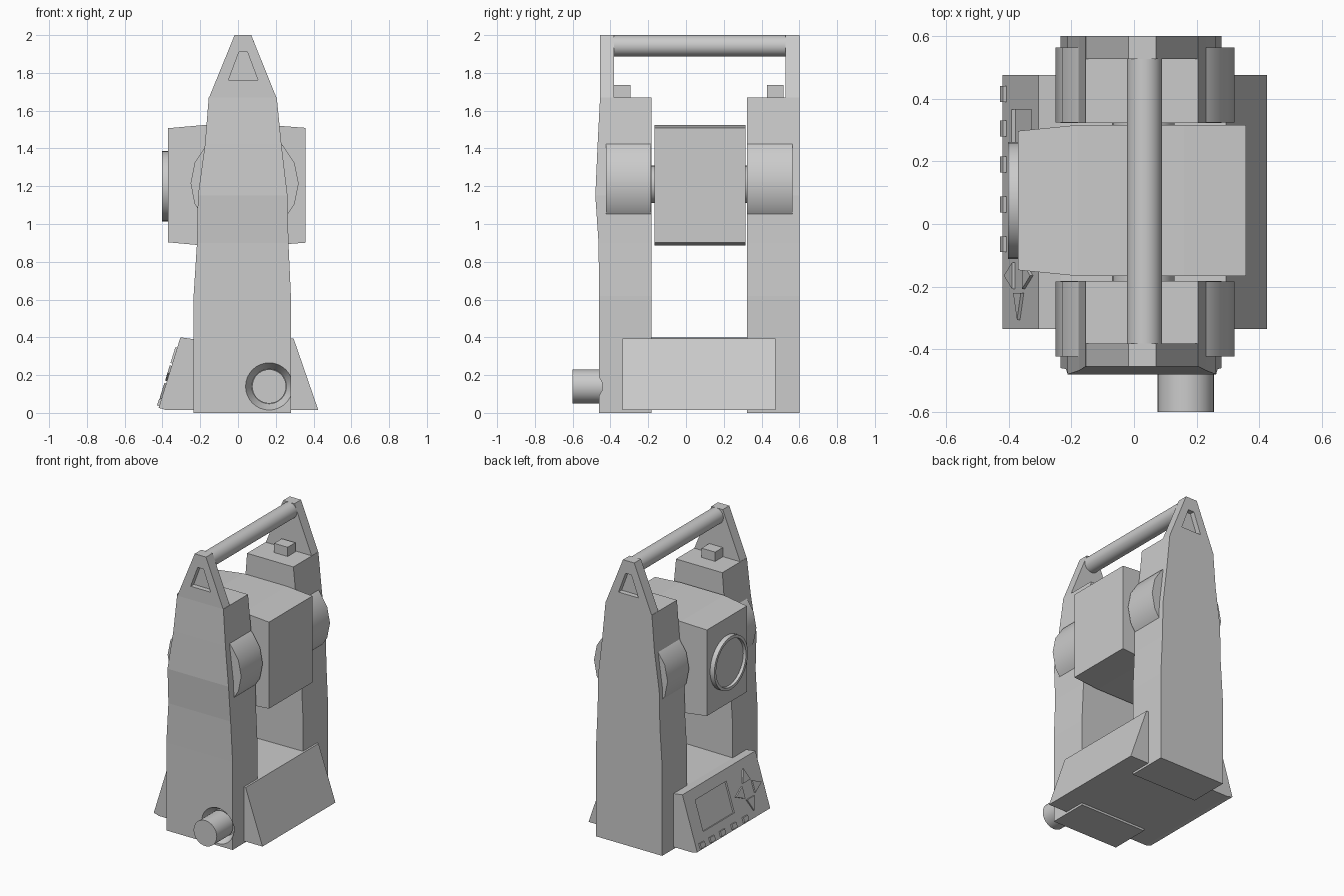
import bpy, bmesh, math
from mathutils import Vector

if "Cube" in bpy.data.objects:
    bpy.data.objects.remove(bpy.data.objects["Cube"])

CX = 0.03   # x of the sighting and handle axis


def mesh_obj(name, bm):
    bmesh.ops.recalc_face_normals(bm, faces=bm.faces)
    me = bpy.data.meshes.new(name)
    bm.to_mesh(me)
    bm.free()
    ob = bpy.data.objects.new(name, me)
    bpy.context.collection.objects.link(ob)
    return ob


def extrude(name, pts, vec):
    """Prism: 3D outline swept along vec."""
    return loft(name, [[Vector(p) for p in pts], [Vector(p) + Vector(vec) for p in pts]])


def loft(name, rings):
    bm = bmesh.new()
    rows = [[bm.verts.new(p) for p in r] for r in rings]
    n = len(rows[0])
    for a, b in zip(rows, rows[1:]):
        for i in range(n):
            j = (i + 1) % n
            bm.faces.new((a[i], a[j], b[j], b[i]))
    bm.faces.new(rows[0])
    bm.faces.new(rows[-1])
    return mesh_obj(name, bm)


def box(name, x0, x1, y0, y1, z0, z1):
    return extrude(name, [(x0, y0, z0), (x1, y0, z0), (x1, y1, z0), (x0, y1, z0)], (0, 0, z1 - z0))


def round_bar(name, rings, sides, axis, c1, c2):
    """Round part along axis 'x' or 'y'; rings are (position, radius)."""
    out = []
    for p, r in rings:
        ring = []
        for i in range(sides):
            a = 2 * math.pi * i / sides
            u, v = c1 + r * math.cos(a), c2 + r * math.sin(a)
            ring.append((p, u, v) if axis == 'x' else (u, p, v))
        out.append(ring)
    ob = loft(name, out)
    select(ob)
    bpy.ops.object.shade_smooth_by_angle(angle=math.radians(35))
    return ob


def select(ob):
    bpy.ops.object.select_all(action='DESELECT')
    ob.select_set(True)
    bpy.context.view_layer.objects.active = ob


def cut(ob, cutter):
    m = ob.modifiers.new("cut", 'BOOLEAN')
    m.operation, m.solver, m.object = 'DIFFERENCE', 'EXACT', cutter
    select(ob)
    bpy.ops.object.modifier_apply(modifier=m.name)
    bpy.data.objects.remove(cutter)


# Two tapering standards: z, left x, right x, outward bulge of the front one
SECTIONS = [(0, -.235, .28, 0), (.62, -.235, .28, 0), (.9, -.217, .267, .003),
            (1.15, -.212, .262, .02), (1.42, -.175, .23, .008), (1.67, -.155, .205, -.005)]
for side, outer, inner, d in (("front", -.46, -.182, 1), ("back", .6, .322, -1)):
    rings = []
    for z, l, r, b in SECTIONS:
        yo = outer - b if d == 1 else outer
        rings.append([(l, yo, z), (r, yo, z), (r, inner, z), (l, inner, z)])
    col = loft(side + "_standard", rings)
    if d == 1:
        cut(col, round_bar("pocket_cutter", [(-.475, .133), (-.46, .125), (-.40, .092)], 32, 'y', .165, .14))

    # Bearing housing bulging from both sides of the standard
    round_bar(side + "_bearing_housing", [(outer + d * .037, .286), (inner - d * .002, .286)],
              16, 'y', .035, 1.215)
    # Trunnion axle
    round_bar(side + "_axle", [(inner - d * .02, .1), (inner + d * .03, .1)], 24, 'y', CX, 1.21)

    # Handle bracket with triangular recess
    yo = -.455 if d == 1 else .6
    th = d * .073
    br = extrude(side + "_handle_bracket",
                 [(-.155, yo, 1.665), (.205, yo, 1.665), (.07, yo, 2), (-.018, yo, 2)], (0, th, 0))
    cut(br, extrude("recess_cutter",
                    [(-.05, yo - d * .02, 1.763), (.105, yo - d * .02, 1.763),
                     (.05, yo - d * .02, 1.91), (.005, yo - d * .02, 1.91)], (0, d * .055, 0)))

    # Latch block on top of the standard
    y0 = -.38 if d == 1 else .43
    box(side + "_latch", -.02, .085, y0, y0 + .085, 1.66, 1.735)

# Carrying handle
round_bar("carrying_handle", [(-.385, .056), (.53, .056)], 32, 'y', CX + .003, 1.944)

# Focusing knob in its pocket
round_bar("drive_knob", [(-.42, .09), (-.6, .09)], 32, 'y', .165, .14)

# Telescope body, barrelled along its length
tele = []
for x, hy, hz in ((-.37, .222, .302), (-.18, .241, .319), (.16, .241, .319), (.357, .241, .304)):
    tele.append([(x, .075 - hy, 1.205 - hz), (x, .075 + hy, 1.205 - hz),
                 (x, .075 + hy, 1.205 + hz), (x, .075 - hy, 1.205 + hz)])
loft("telescope_body", tele)

# Objective lens ring with sunken glass
round_bar("objective_ring", [(-.36, .186), (-.403, .186), (-.403, .166), (-.383, .164)], 40, 'x', .075, 1.2)

# Wedge-sided base housing
base = extrude("base_housing", [(-.38, -.335, .015), (.425, -.335, .015), (.294, -.335, .395),
                                (-.235, -.335, .39), (-.305, -.335, .40), (-.42, -.335, .027)], (0, .81, 0))

# Control panel coordinates: y across, s up the slope, n outward
ORIGIN = Vector((-.42, 0, .027))
UP = Vector((.115, 0, .373)).normalized()
OUT = Vector((-UP.z, 0, UP.x))


def panel(name, pts, n0, n1):
    return extrude(name, [ORIGIN + Vector((0, y, 0)) + UP * s + OUT * n0 for y, s in pts], OUT * (n1 - n0))


# Sunken screen
cut(base, panel("screen_cutter", [(.02, .1), (.365, .1), (.365, .315), (.02, .315)], -.012, .03))

# Row of keys
for i, y in enumerate((.415, .305, .19, .062, -.065)):
    panel(f"key_{i + 1}", [(y - .025, .01), (y + .025, .01), (y + .025, .045), (y - .025, .045)], -.01, .012)

# Four arrow keys around a centre
for i, (dy, ds) in enumerate(((1, 0), (0, 1), (-1, 0), (0, -1))):
    def at(along, across):
        return (-.165 + dy * along - ds * across, .19 + ds * along + dy * across)
    panel(f"arrow_key_{i + 1}", [at(.055, -.042), at(.055, .042), at(.142, 0)], -.01, .01)
